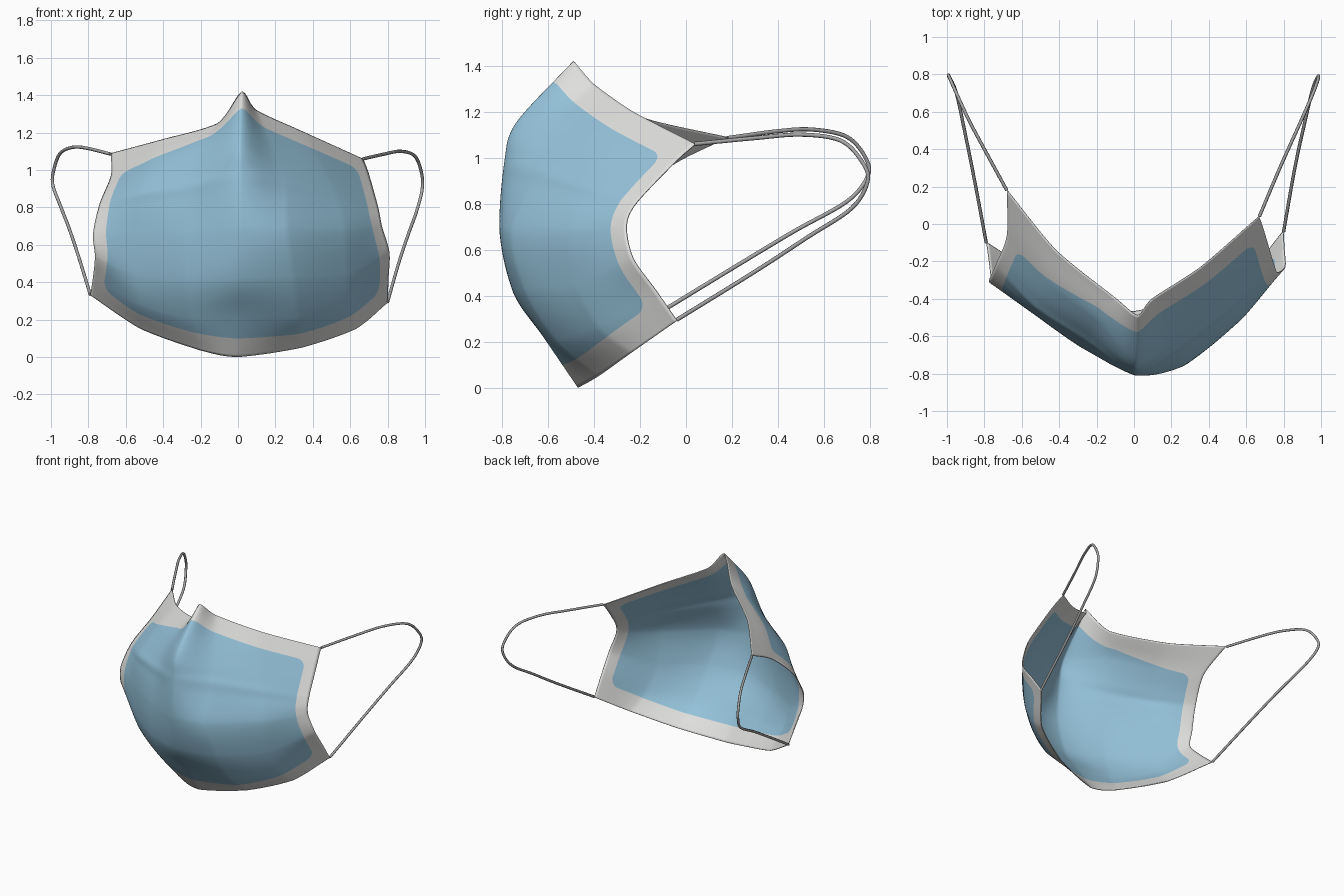
import bpy, bmesh, math
from mathutils import Vector, kdtree

if "Cube" in bpy.data.objects:
    bpy.data.objects.remove(bpy.data.objects["Cube"])


def material(name, rgb):
    m = bpy.data.materials.new(name)
    m.diffuse_color = (*rgb, 1)
    m.use_nodes = True
    m.node_tree.nodes["Principled BSDF"].inputs["Base Color"].default_value = m.diffuse_color
    return m


BLUE = material("mask blue", (0.30, 0.54, 0.70))
WHITE = material("border white", (0.74, 0.74, 0.73))
GREY = material("strap grey", (0.38, 0.38, 0.38))


def spline(pts, t, straight=0.0):
    """Catmull-Rom point at t in 0..1, optionally blended towards straight segments."""
    p = [Vector(q) for q in pts]
    p = [2 * p[0] - p[1]] + p + [2 * p[-1] - p[-2]]
    n = len(p) - 3
    i = min(int(t * n), n - 1)
    f = t * n - i
    a, b, c, d = p[i:i + 4]
    curve = 0.5 * (2 * b + (c - a) * f + (2 * a - 5 * b + 4 * c - d) * f * f
                   + (3 * b - a - 3 * c + d) * f ** 3)
    return curve.lerp(b.lerp(c, f), straight)


# Cross profiles of the mask, left to right, from chin to nose
bottom = [(-.79, -.10, .33), (-.52, -.27, .15), (-.20, -.43, .035), (0, -.47, 0),
          (.34, -.38, .05), (.63, -.24, .15), (.80, -.04, .29)]
chin = [(-.775, -.21, .43), (-.54, -.40, .28), (-.25, -.55, .20), (0, -.62, .22),
        (.32, -.56, .20), (.60, -.38, .26), (.805, -.13, .42)]
mouth = [(-.765, -.31, .54), (-.55, -.46, .43), (-.28, -.64, .40), (0, -.75, .41),
         (.30, -.70, .42), (.58, -.48, .44), (.81, -.23, .56)]
middle = [(-.775, -.30, .66), (-.55, -.47, .66), (-.28, -.66, .66), (.01, -.81, .68),
          (.26, -.76, .68), (.57, -.51, .68), (.77, -.26, .70)]
cheek = [(-.74, -.22, .82), (-.52, -.44, .88), (-.26, -.61, .92), (.01, -.79, .98),
         (.25, -.64, .95), (.52, -.43, .88), (.75, -.22, .80)]
bridge = [(-.68, -.06, .97), (-.46, -.31, 1.05), (-.20, -.51, 1.12), (.01, -.74, 1.15),
          (.18, -.55, 1.13), (.42, -.34, 1.07), (.70, -.05, .98)]
top = [(-.68, .18, 1.09), (-.42, -.14, 1.16), (-.11, -.39, 1.25), (.02, -.49, 1.42),
       (.10, -.40, 1.32), (.36, -.23, 1.20), (.67, .04, 1.06)]
PROFILES = [bottom, chin, mouth, middle, cheek, bridge, top]

# Mask sheet: grid lofted through the profiles
NU, NV = 108, 96
grid = [[None] * (NU + 1) for _ in range(NV + 1)]
for i in range(NU + 1):
    u = i / NU
    column = [spline(p, u, .35) for p in PROFILES]
    for j in range(NV + 1):
        co = spline(column, j / NV, .15)
        # shallow pleat fold across the cheeks
        co.y -= .010 * math.exp(-((j / NV - .66) / .025) ** 2) * abs(math.sin(2 * math.pi * u))
        co.z = max(co.z, 0)
        grid[j][i] = co


def tree(points):
    kd = kdtree.KDTree(len(points))
    for k, p in enumerate(points):
        kd.insert(p, k)
    kd.balance()
    return kd


# Border field: positive in the blue panel, negative in the white border
sides = tree([row[0] for row in grid] + [row[-1] for row in grid])
ends = tree(grid[0] + grid[-1])
R = .06


def field(p):
    # the border widens towards the upper left corner
    wide = .09 * min(max((-.2 - p.x) / .4, 0), 1) if p.z > .7 else 0
    a = sides.find(p)[2] - .086
    b = ends.find(p)[2] - .12 - wide
    return R - math.hypot(max(0, R - a), max(0, R - b)) + 1e-5


bm = bmesh.new()
bv = [[bm.verts.new(co) for co in row] for row in grid]
for j in range(NV):
    for i in range(NU):
        bm.faces.new((bv[j][i], bv[j][i + 1], bv[j + 1][i + 1], bv[j + 1][i]))

# Cut the sheet cleanly along the colour boundary
value = {v: field(v.co) for v in bm.verts}
cut = []
for e in list(bm.edges):
    a, b = e.verts
    if value[a] * value[b] < 0:
        t = min(max(value[a] / (value[a] - value[b]), .02), .98)
        cut.append(bmesh.utils.edge_split(e, a, t)[1])
for v in cut:
    value[v] = 0
bmesh.ops.connect_verts(bm, verts=cut)
for f in bm.faces:
    f.material_index = 0 if sum(value[v] for v in f.verts) > 0 else 1
    f.smooth = True

me = bpy.data.meshes.new("mask_sheet")
bm.to_mesh(me)
bm.free()
me.materials.append(BLUE)
me.materials.append(WHITE)
mask = bpy.data.objects.new("mask_sheet", me)
bpy.context.collection.objects.link(mask)
sol = mask.modifiers.new("thickness", 'SOLIDIFY')
sol.thickness = .005
sol.offset = -1

# Ear loops
LOOPS = {
    "ear_loop_right": [(.67, .04, 1.06), (.78, .30, 1.085), (.87, .50, 1.10), (.945, .67, 1.075),
                       (.98, .76, .99), (.985, .79, .90), (.955, .72, .78), (.91, .53, .655),
                       (.86, .30, .505), (.80, -.04, .295)],
    "ear_loop_left": [(-.68, .18, 1.085), (-.80, .40, 1.115), (-.88, .55, 1.122), (-.95, .70, 1.09),
                      (-.985, .78, 1.00), (-.99, .79, .92), (-.95, .70, .81), (-.90, .47, .68),
                      (-.85, .22, .53), (-.79, -.10, .335)],
}
for name, path in LOOPS.items():
    cu = bpy.data.curves.new(name, 'CURVE')
    cu.dimensions = '3D'
    cu.bevel_depth = .009
    cu.bevel_resolution = 2
    cu.use_fill_caps = True
    s = cu.splines.new('POLY')
    n = 60
    s.points.add(n)
    for k in range(n + 1):
        s.points[k].co = (*spline(path, k / n), 1)
    s.use_smooth = True
    cu.materials.append(GREY)
    bpy.context.collection.objects.link(bpy.data.objects.new(name, cu))
